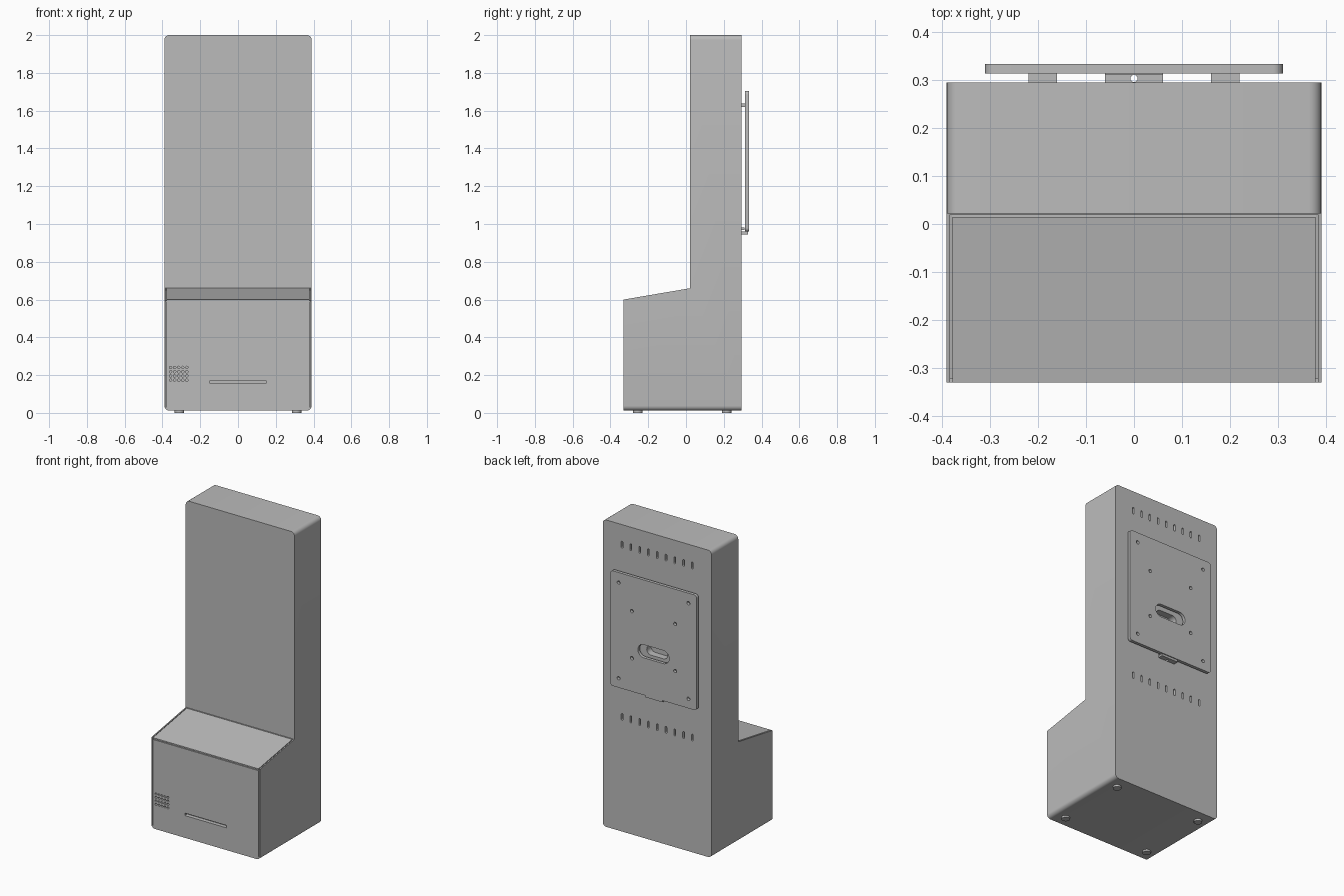
import bpy, bmesh, math

cube = bpy.data.objects.get("Cube")
if cube:
    bpy.data.objects.remove(cube, do_unlink=True)

GREY = bpy.data.materials.new("light_grey")
GREY.use_nodes = True
GREY.diffuse_color = (0.5, 0.5, 0.5, 1)
GREY.node_tree.nodes["Principled BSDF"].inputs["Base Color"].default_value = (0.5, 0.5, 0.5, 1)


def rounded(cx, cy, w, h, r, n=6):
    """Outline of a rounded rectangle; r = w/2 = h/2 gives a circle."""
    pts = []
    for k, (sx, sy) in enumerate([(1, 1), (-1, 1), (-1, -1), (1, -1)]):
        for i in range(n + 1):
            a = math.pi / 2 * (k + i / n)
            p = (cx + sx * (w / 2 - r) + r * math.cos(a),
                 cy + sy * (h / 2 - r) + r * math.sin(a))
            if not pts or math.dist(p, pts[-1]) > 1e-5:
                pts.append(p)
    if math.dist(pts[0], pts[-1]) < 1e-5:
        pts.pop()
    return pts


def circle(cx, cy, r):
    return rounded(cx, cy, 2 * r, 2 * r, r, 4)


def box(u0, u1, v0, v1):
    return [(u0, v0), (u1, v0), (u1, v1), (u0, v1)]


def prism(name, solids, bevel=0):
    """Build solids given as (outline, axis, start, end) into one object."""
    bm = bmesh.new()
    place = {"x": lambda u, v, t: (t, u, v),
             "y": lambda u, v, t: (u, t, v),
             "z": lambda u, v, t: (u, v, t)}
    for pts, axis, a, b in solids:
        low = [bm.verts.new(place[axis](u, v, a)) for u, v in pts]
        high = [bm.verts.new(place[axis](u, v, b)) for u, v in pts]
        bm.faces.new(low)
        bm.faces.new(high[::-1])
        for i in range(len(pts)):
            j = (i + 1) % len(pts)
            bm.faces.new((low[j], low[i], high[i], high[j]))
    if bevel:
        # round the long outer edges at the very top and bottom
        zs = [v.co.z for v in bm.verts]
        ends = (min(zs), max(zs))
        edges = [e for e in bm.edges
                 if abs(e.verts[0].co.x - e.verts[1].co.x) < 1e-5
                 and any(all(abs(v.co.z - z) < 1e-5 for v in e.verts) for z in ends)]
        bmesh.ops.bevel(bm, geom=edges, offset=bevel, segments=6, profile=0.5, affect="EDGES")
    bmesh.ops.recalc_face_normals(bm, faces=bm.faces)
    me = bpy.data.meshes.new(name)
    bm.to_mesh(me)
    bm.free()
    me.materials.append(GREY)
    ob = bpy.data.objects.new(name, me)
    bpy.context.collection.objects.link(ob)
    return ob


def activate(ob):
    bpy.ops.object.select_all(action="DESELECT")
    ob.select_set(True)
    bpy.context.view_layer.objects.active = ob


def cut(ob, solids):
    tool = prism("cutter", solids)
    tool.hide_render = True
    mod = ob.modifiers.new("cut", "BOOLEAN")
    mod.operation = "DIFFERENCE"
    mod.solver = "EXACT"
    mod.object = tool
    activate(ob)
    bpy.ops.object.modifier_apply(modifier=mod.name)
    bpy.data.objects.remove(tool, do_unlink=True)


def smooth(ob):
    activate(ob)
    bpy.ops.object.shade_smooth_by_angle(angle=math.radians(30))


# Kiosk housing: upright column with a projecting base and sloped shelf
FRONT, STEP, BACK, FLOOR = -0.33, 0.022, 0.295, 0.012
profile = [(FRONT, FLOOR), (BACK, FLOOR), (BACK, 2), (STEP, 2), (STEP, 0.66), (FRONT, 0.6)]
body = prism("housing", [(profile, "x", -0.39, 0.39)], bevel=0.026)

# Seams between the side cheeks and the front and shelf panels
seam = [(-0.35, 0.03), (-0.322, 0.03), (-0.322, 0.593), (0.02, 0.651), (0.02, 0.7), (-0.35, 0.65)]
cut(body, [(seam, "x", s * 0.378, s * 0.383) for s in (-1, 1)])
cut(body, [(box(-0.35, -0.323, 0.588, 0.592), "x", -0.379, 0.379),
           (box(0.015, 0.019, 0.648, 0.7), "x", -0.379, 0.379)])

# Speaker holes and ticket slot in the front
holes = [(circle(-0.357 + 0.0215 * i, 0.173 + 0.0225 * j, 0.0065), "y", -0.35, -0.315)
         for i in range(5) for j in range(4)]
holes.append((rounded(0, 0.164, 0.3, 0.016, 0.003, 2), "y", -0.35, -0.305))

# Two rows of vents and a cable opening in the back
for z in (1.87, 0.755):
    for i in range(-4, 5):
        holes.append((rounded(i * 0.063, z, 0.012, 0.045, 0.006, 3), "y", 0.275, 0.32))
holes.append((rounded(0, 1.24, 0.15, 0.06, 0.03), "y", 0.25, 0.32))
cut(body, holes)
smooth(body)

# Wall mounting plate with screw holes and cable slot
plate = prism("mounting_plate", [(rounded(0, 1.332, 0.62, 0.746, 0.02), "y", 0.313, 0.333)])
openings = [(rounded(0, 1.243, 0.224, 0.085, 0.0425, 8), "y", 0.3, 0.35)]
for s in (-1, 1):
    openings += [(circle(s * 0.25, z, 0.011), "y", 0.3, 0.35) for z in (1.02, 1.64)]
    openings += [(circle(s * 0.155, z, 0.011), "y", 0.3, 0.35) for z in (1.175, 1.48)]
cut(plate, openings)
smooth(plate)

# Hooks joining the plate to the housing
for side, s in (("left", 1), ("right", -1)):
    prism("hook_" + side, [(box(s * 0.19 - 0.03, s * 0.19 + 0.03, 1.62, 1.638), "y", 0.293, 0.314)])

# Lower locking bracket, with a vertical screw hole, and the plate's lip
bracket = prism("lock_bracket", [(box(-0.06, 0.06, 0.293, 0.311), "z", 0.967, 0.982)])
cut(bracket, [(circle(0, 0.303, 0.0075), "z", 0.9, 1.1)])
lip = prism("plate_lip", [(box(-0.06, 0.06, 0.295, 0.327), "z", 0.945, 0.959)])
cut(lip, [(circle(0, 0.303, 0.0075), "z", 0.9, 1.1)])

# Round feet
for row, y in (("front", -0.255), ("back", 0.215)):
    for side, x in (("left", 0.31), ("right", -0.31)):
        foot = prism(f"foot_{row}_{side}", [(rounded(x, y, 0.05, 0.05, 0.025, 6), "z", 0, 0.014)])
        smooth(foot)
